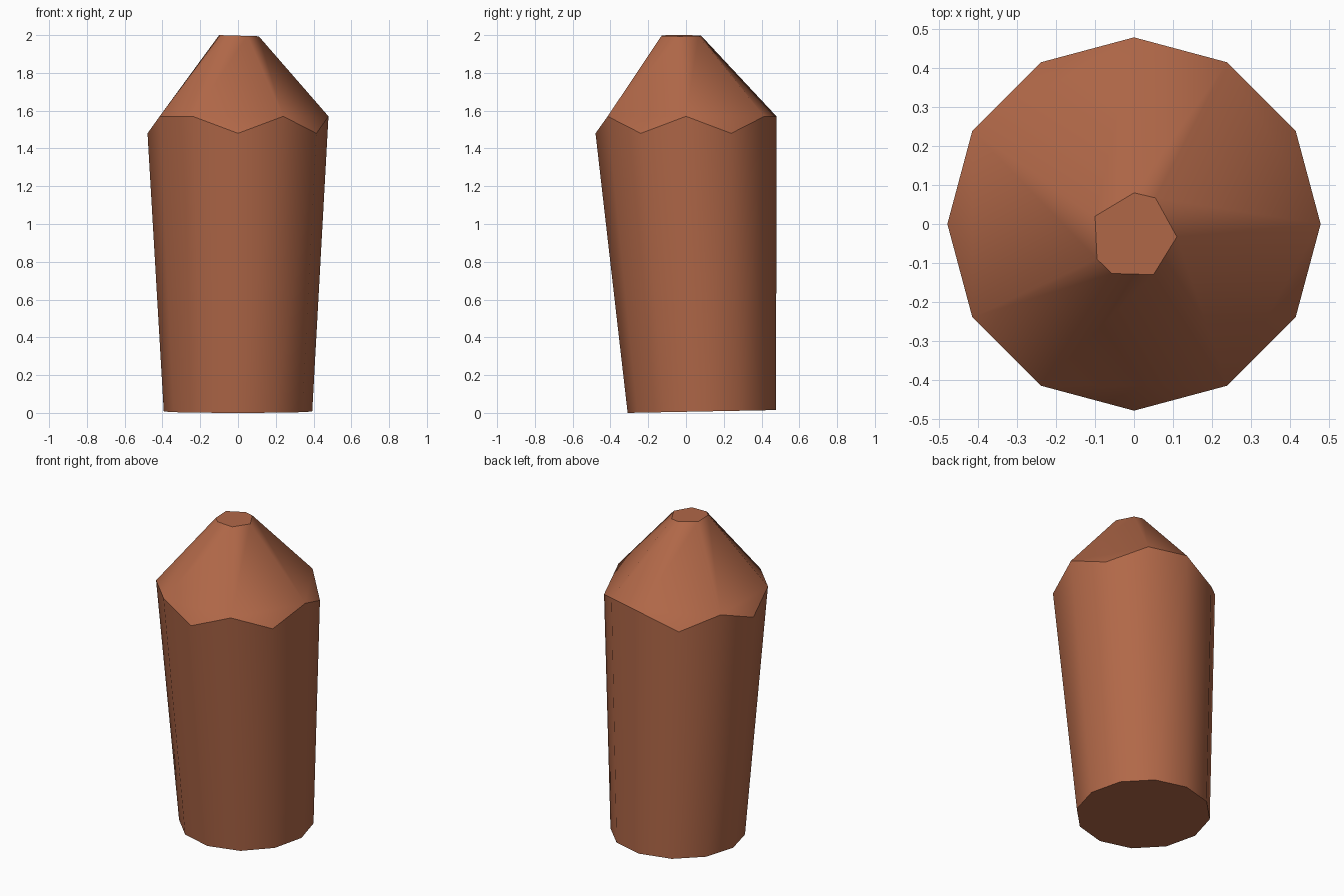
import bpy, bmesh, math

if "Cube" in bpy.data.objects:
    bpy.data.objects.remove(bpy.data.objects["Cube"])

clay = bpy.data.materials.new("terracotta")
clay.diffuse_color = (0.44, 0.138, 0.065, 1.0)
clay.use_nodes = True
clay.node_tree.nodes["Principled BSDF"].inputs["Base Color"].default_value = clay.diffuse_color

bm = bmesh.new()
N = 12


def around(i, r, cy=0.0):
    a = math.radians(30 * i)
    return r * math.cos(a), cy + r * math.sin(a)


# base ring: smaller, set back so the rear side is upright, tilted slightly
base = []
for i in range(N):
    x, y = around(i, 0.393, 0.084)
    base.append(bm.verts.new((x, y, 0.015 * (y + 0.31) / 0.785)))

# shoulder ring: corners dip wherever the tip has no matching corner
dips = {1, 4, 6, 9, 11}
shoulder = []
for i in range(N):
    x, y = around(i, 0.479)
    shoulder.append(bm.verts.new((x, y, 1.48 if i in dips else 1.57)))

# cut-off tip, one corner per undipped shoulder corner
tip_xy = [(0, 0.11, -0.033), (2, 0.055, 0.067), (3, 0.0, 0.08), (5, -0.1, 0.02),
          (7, -0.095, -0.09), (8, -0.057, -0.127), (10, 0.05, -0.13)]
tip = [(i, bm.verts.new((x, y, 1.997 - 0.03 * x))) for i, x, y in tip_xy]

# body walls, underside and top
for i in range(N):
    j = (i + 1) % N
    bm.faces.new((base[i], base[j], shoulder[j], shoulder[i]))
bm.faces.new(base[::-1])
bm.faces.new([v for _, v in tip])

# tapered cap
for k, (i, va) in enumerate(tip):
    j, vb = tip[(k + 1) % len(tip)]
    end = j if j > i else j + N
    if end - i == 2:
        # dipped corner gets its own triangle under the quad
        bm.faces.new([shoulder[n % N] for n in range(i, end + 1)])
    bm.faces.new((shoulder[i], shoulder[j], vb, va))

# smooth walls, hard edges around each ring
bm.normal_update()
for f in bm.faces:
    f.smooth = True
rings = [set(base), set(shoulder), {v for _, v in tip}]
for e in bm.edges:
    if any(e.verts[0] in r and e.verts[1] in r for r in rings):
        # keep the inner edge of the dipped triangles soft
        e.smooth = not (max(abs(f.normal.z) for f in e.link_faces) > 0.25
                        and min(abs(f.normal.z) for f in e.link_faces) < 0.25
                        or max(abs(f.normal.z) for f in e.link_faces) > 0.9)

mesh = bpy.data.meshes.new("tapered_post")
bm.to_mesh(mesh)
bm.free()
mesh.materials.append(clay)
obj = bpy.data.objects.new("tapered_post", mesh)
bpy.context.collection.objects.link(obj)
